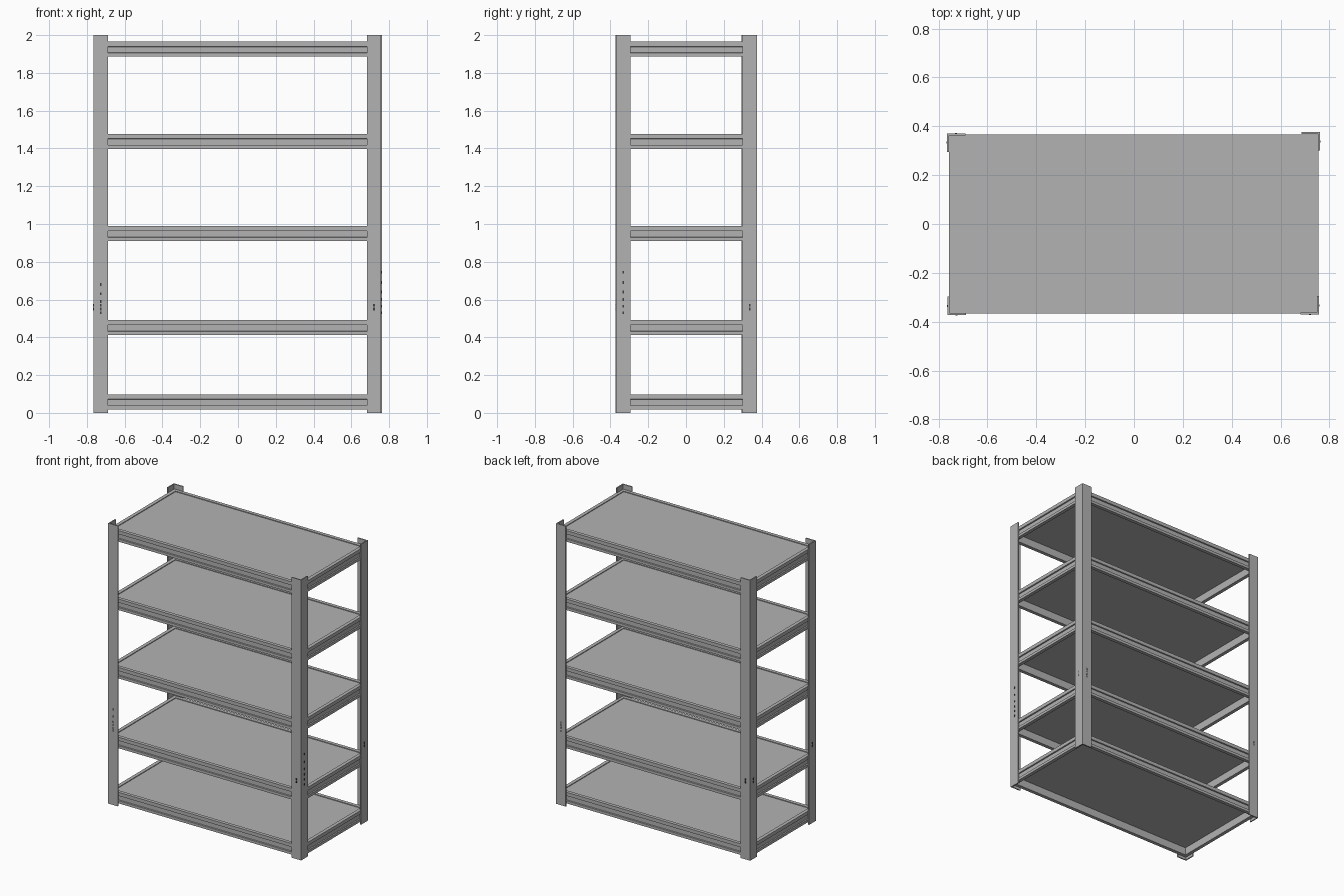
import bpy
import bmesh

cube = bpy.data.objects.get("Cube")
if cube:
    bpy.data.objects.remove(cube, do_unlink=True)


def material(name, value):
    mat = bpy.data.materials.new(name)
    mat.use_nodes = True
    colour = (value, value, value, 1)
    mat.diffuse_color = colour
    mat.node_tree.nodes["Principled BSDF"].inputs["Base Color"].default_value = colour
    return mat


GREY = material("grey steel", 0.45)
DARK = material("dark slot", 0.05)


def finish(name, bm, mat):
    bmesh.ops.recalc_face_normals(bm, faces=bm.faces)
    mesh = bpy.data.meshes.new(name)
    bm.to_mesh(mesh)
    bm.free()
    mesh.materials.append(mat)
    obj = bpy.data.objects.new(name, mesh)
    bpy.context.collection.objects.link(obj)
    return obj


def box(name, low, high, mat):
    bm = bmesh.new()
    bmesh.ops.create_cube(bm, size=1)
    for v in bm.verts:
        v.co = [(a + b) / 2 + c * (b - a) for a, b, c in zip(low, high, v.co)]
    return finish(name, bm, mat)


# Outer limits of the shelf frames
X0, X1, Y0, Y1 = -0.757, 0.755, -0.366, 0.366
RIM = 0.025
HEIGHT = 0.079
GROOVE = 0.008

# Frame section: distance inward from the outer edge, height
SECTION = [(0, 0), (0, 0.019), (GROOVE, 0.021), (GROOVE, 0.052), (0, 0.054),
           (0, HEIGHT), (RIM, HEIGHT), (RIM, 0)]


def shelf_frame(name, z):
    """Mitred rectangular frame swept from the grooved section."""
    bm = bmesh.new()
    corners = [(X0, Y0, 1, 1), (X1, Y0, -1, 1), (X1, Y1, -1, -1), (X0, Y1, 1, -1)]
    rings = [[bm.verts.new((x + sx * d, y + sy * d, z + h)) for d, h in SECTION]
             for x, y, sx, sy in corners]
    n = len(SECTION)
    for i in range(4):
        a, b = rings[i], rings[(i + 1) % 4]
        for j in range(n):
            k = (j + 1) % n
            bm.faces.new((a[j], a[k], b[k], b[j]))
    return finish(name, bm, GREY)


# Five shelves, each a beam frame with a deck set just below its rim
for i, z in enumerate([0.019, 0.412, 0.91, 1.398, 1.886], 1):
    shelf_frame(f"shelf_frame_{i}", z)
    top = z + HEIGHT - 0.005
    box(f"shelf_deck_{i}", (X0 + RIM, Y0 + RIM, top - 0.02),
        (X1 - RIM, Y1 - RIM, top), GREY)

# Angle-section corner posts
LEG, THICK = 0.076, 0.008


def post(name, x, y):
    sx, sy = (-1 if x > 0 else 1), (-1 if y > 0 else 1)
    outline = [(0, 0), (LEG, 0), (LEG, THICK), (THICK, THICK), (THICK, LEG), (0, LEG)]
    bm = bmesh.new()
    face = bm.faces.new([bm.verts.new((x + sx * u, y + sy * v, 0)) for u, v in outline])
    top = bmesh.ops.extrude_face_region(bm, geom=[face])["geom"]
    bmesh.ops.translate(bm, vec=(0, 0, 2),
                        verts=[g for g in top if isinstance(g, bmesh.types.BMVert)])
    return finish(name, bm, GREY)


def slots(name, x, y, side, heights):
    """Thin dark slot plates on a post's front/back (y) or side (x) face."""
    sx, sy = (-1 if x > 0 else 1), (-1 if y > 0 else 1)
    w, d, mid = 0.004, 0.001, LEG / 2
    for i, z in enumerate(heights, 1):
        if side == "y":
            cx, cy, hx, hy = x + sx * mid, y, w, d
        else:
            cx, cy, hx, hy = x, y + sy * mid, d, w
        box(f"{name}_{side}_slot_{i}", (cx - hx, cy - hy, z - 0.007),
            (cx + hx, cy + hy, z + 0.007), DARK)


LONG = [0.53, 0.55, 0.57, 0.59, 0.63, 0.68]
TALL = [0.53, 0.565, 0.6, 0.64, 0.69, 0.745]
SHORT = [0.55, 0.57]
POSTS = {
    "front_right_post": (-0.764, -0.373, LONG, SHORT),
    "front_left_post": (0.758, -0.371, SHORT, TALL),
    "back_right_post": (-0.766, 0.371, SHORT, SHORT),
    "back_left_post": (0.762, 0.376, LONG[:4], SHORT),
}
for name, (x, y, face_slots, side_slots) in POSTS.items():
    post(name, x, y)
    slots(name, x, y, "y", face_slots)
    slots(name, x, y, "x", side_slots)
